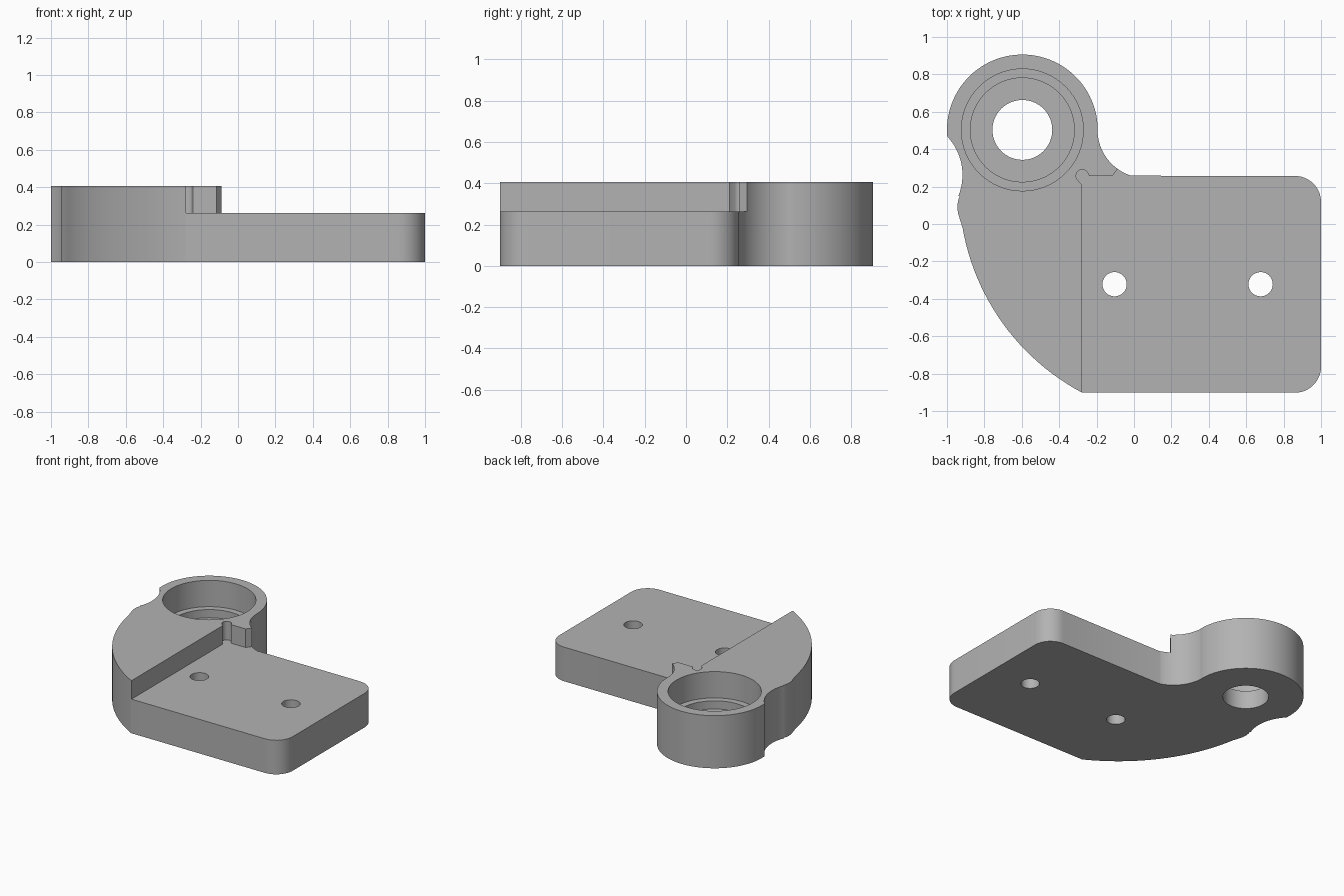
import bpy
import bmesh
from math import sin, cos, radians

PLATE_TOP, BOSS_TOP, ABOVE = 0.263, 0.406, 0.7
BORE = (-0.597, 0.503)

cube = bpy.data.objects.get("Cube")
if cube:
    bpy.data.objects.remove(cube)

grey = bpy.data.materials.new("plain grey")
grey.use_nodes = True
colour = (0.45, 0.45, 0.45, 1)
grey.diffuse_color = colour
grey.node_tree.nodes["Principled BSDF"].inputs["Base Color"].default_value = colour


def arc(centre, radius, start, end, steps):
    """Points along an arc, angles in degrees."""
    angles = [radians(start + (end - start) * i / steps) for i in range(steps + 1)]
    return [(centre[0] + radius * cos(a), centre[1] + radius * sin(a)) for a in angles]


def prism(name, outline, bottom, top):
    """Extrude a closed flat outline between two heights."""
    bm = bmesh.new()
    face = bm.faces.new([bm.verts.new((x, y, bottom)) for x, y in outline])
    grown = bmesh.ops.extrude_face_region(bm, geom=[face])["geom"]
    moved = [v for v in grown if isinstance(v, bmesh.types.BMVert)]
    bmesh.ops.translate(bm, verts=moved, vec=(0, 0, top - bottom))
    bmesh.ops.recalc_face_normals(bm, faces=bm.faces)
    mesh = bpy.data.meshes.new(name)
    bm.to_mesh(mesh)
    bm.free()
    mesh.materials.append(grey)
    obj = bpy.data.objects.new(name, mesh)
    bpy.context.collection.objects.link(obj)
    return obj


def cut(body, name, outline, bottom, top=ABOVE):
    """Remove a prism from the body and discard the cutter."""
    cutter = prism(name, outline, bottom, top)
    cutter.hide_render = True
    mod = body.modifiers.new(name, "BOOLEAN")
    mod.operation = "DIFFERENCE"
    mod.solver = "EXACT"
    mod.object = cutter
    bpy.ops.object.modifier_apply(modifier=mod.name)
    bpy.data.objects.remove(cutter)


def circle(centre, radius, sides):
    return arc(centre, radius, 0, 360, sides)[:-1]


# Outer outline: rounded plate, fillet, round boss, waisted side, sweeping flank
outline = arc((0.86, -0.762), 0.14, -90, 0, 12)
outline += arc((0.86, 0.117), 0.14, 0, 90, 12)
outline += arc((0.061, 0.503), 0.256, 253, 181, 16)
outline += arc(BORE, 0.403, 0, 184, 48)
outline += arc((-1.219, 0.262), 0.302, 43, -22, 14)
outline += arc((-0.794, 0.09), 0.15, 157, 200, 8)
outline += arc((0.305, 0.193), 1.24, 190, 241.8, 24)

body = prism("bracket_body", outline, 0, BOSS_TOP)
bpy.context.view_layer.objects.active = body
body.select_set(True)

# Lowered plate area with a round relief in its inner corner
step = [(-0.278, -1.2), (-0.278, 0.21)]
step += arc((-0.276, 0.257), 0.034, 215, 45, 10)
step += [(-0.24, 0.257), (-0.115, 0.257), (-0.05, 0.345), (1.2, 0.345), (1.2, -1.2)]
cut(body, "step_cutter", step, PLATE_TOP)

# Stepped bore in the boss
for radius, floor in ((0.326, 0.203), (0.278, 0.14), (0.16, -0.2)):
    cut(body, "bore_cutter", circle(BORE, radius, 64), floor)

# Two mounting holes
for x in (-0.104, 0.677):
    cut(body, "hole_cutter", circle((x, -0.322), 0.065, 32), -0.2)

bpy.ops.object.shade_smooth_by_angle(angle=radians(25))
